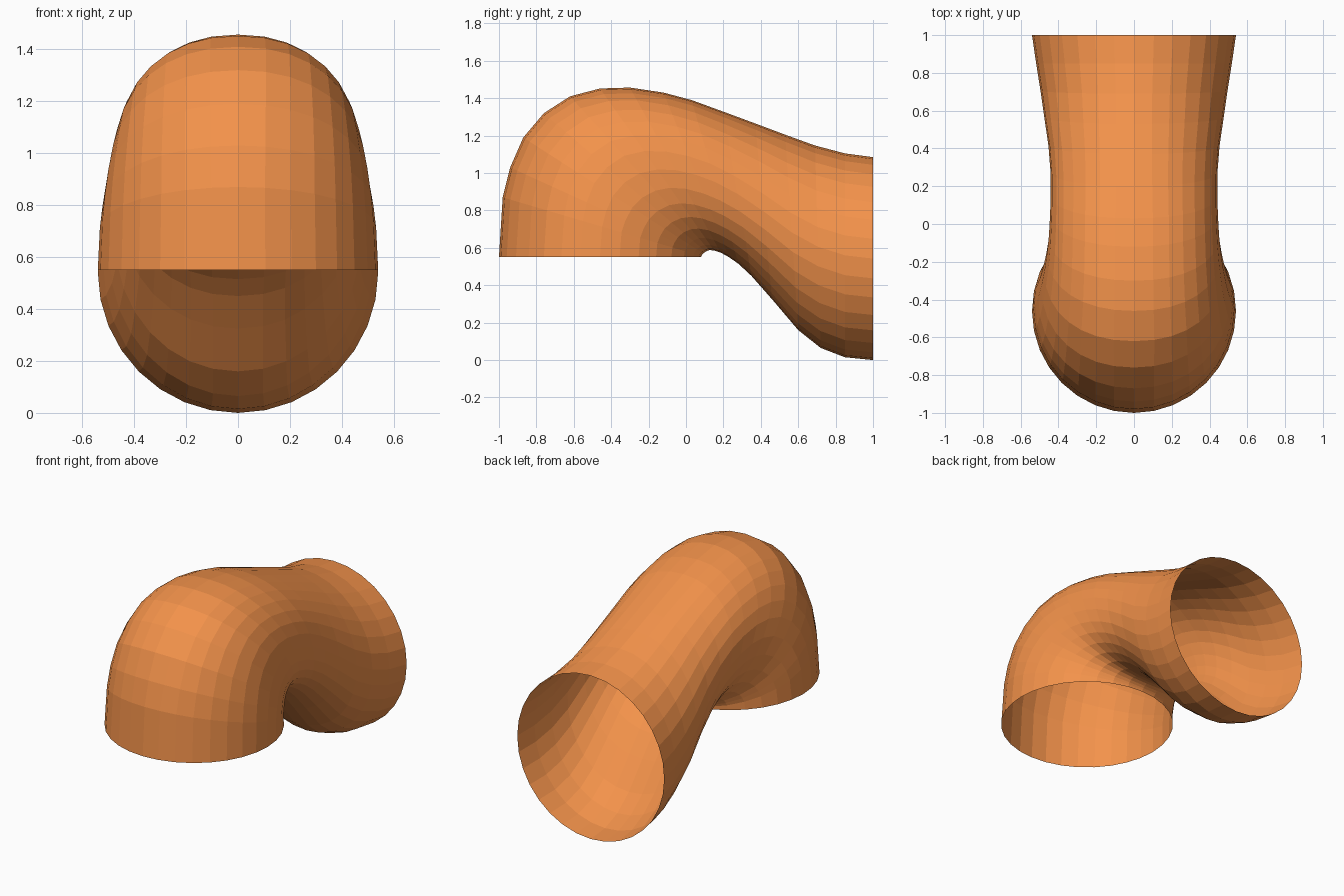
import bpy, bmesh
from math import sin, cos, pi, copysign

SIDES = 32

# Pipe sections: outer-bend (y, z), inner-bend (y, z), half width, squareness
sections = [
    (-1.00, 0.55, 0.08, 0.55, 0.54, 2.0),
    (-0.98, 0.87, 0.083, 0.556, 0.532, 2.0),
    (-0.94, 1.03, 0.086, 0.562, 0.522, 2.05),
    (-0.87, 1.19, 0.092, 0.570, 0.507, 2.1),
    (-0.76, 1.32, 0.105, 0.580, 0.490, 2.15),
    (-0.62, 1.41, 0.125, 0.588, 0.474, 2.2),
    (-0.46, 1.452, 0.15, 0.586, 0.460, 2.2),
    (-0.30, 1.457, 0.185, 0.575, 0.450, 2.2),
    (-0.12, 1.43, 0.23, 0.550, 0.444, 2.2),
    (0.03, 1.39, 0.28, 0.515, 0.441, 2.2),
    (0.20, 1.328, 0.35, 0.450, 0.442, 2.15),
    (0.37, 1.265, 0.46, 0.325, 0.453, 2.1),
    (0.53, 1.205, 0.60, 0.160, 0.475, 2.05),
    (0.69, 1.147, 0.72, 0.065, 0.495, 2.0),
    (0.85, 1.105, 0.85, 0.015, 0.518, 2.0),
    (1.00, 1.085, 1.00, 0.00, 0.54, 2.0),
]


def rounded(v, n):
    return copysign(abs(v) ** (2 / n), v)


def add_ring(bm, oy, oz, iy, iz, w, n):
    ring = []
    for k in range(SIDES):
        a = 2 * pi * k / SIDES
        s, c = rounded(sin(a), n), rounded(cos(a), n)
        ring.append(bm.verts.new((w * s,
                                  (oy + iy) / 2 + c * (oy - iy) / 2,
                                  (oz + iz) / 2 + c * (oz - iz) / 2)))
    return ring


# Open-ended bent pipe, lofted through the sections
bm = bmesh.new()
rings = [add_ring(bm, *s) for s in sections]
for r0, r1 in zip(rings, rings[1:]):
    for k in range(SIDES):
        j = (k + 1) % SIDES
        bm.faces.new((r0[k], r0[j], r1[j], r1[k]))
bmesh.ops.recalc_face_normals(bm, faces=bm.faces)
# Outer-bend faces must point away from the pipe's centre
bm.normal_update()
top = max(bm.faces, key=lambda f: f.calc_center_median().z)
if top.normal.z < 0:
    bmesh.ops.reverse_faces(bm, faces=bm.faces)
mesh = bpy.data.meshes.new("bent_pipe")
bm.to_mesh(mesh)
bm.free()
pipe = bpy.data.objects.new("bent_pipe", mesh)
bpy.context.collection.objects.link(pipe)

# Orange paint
paint = bpy.data.materials.new("orange")
paint.diffuse_color = (0.9, 0.29, 0.07, 1)
mesh.materials.append(paint)
